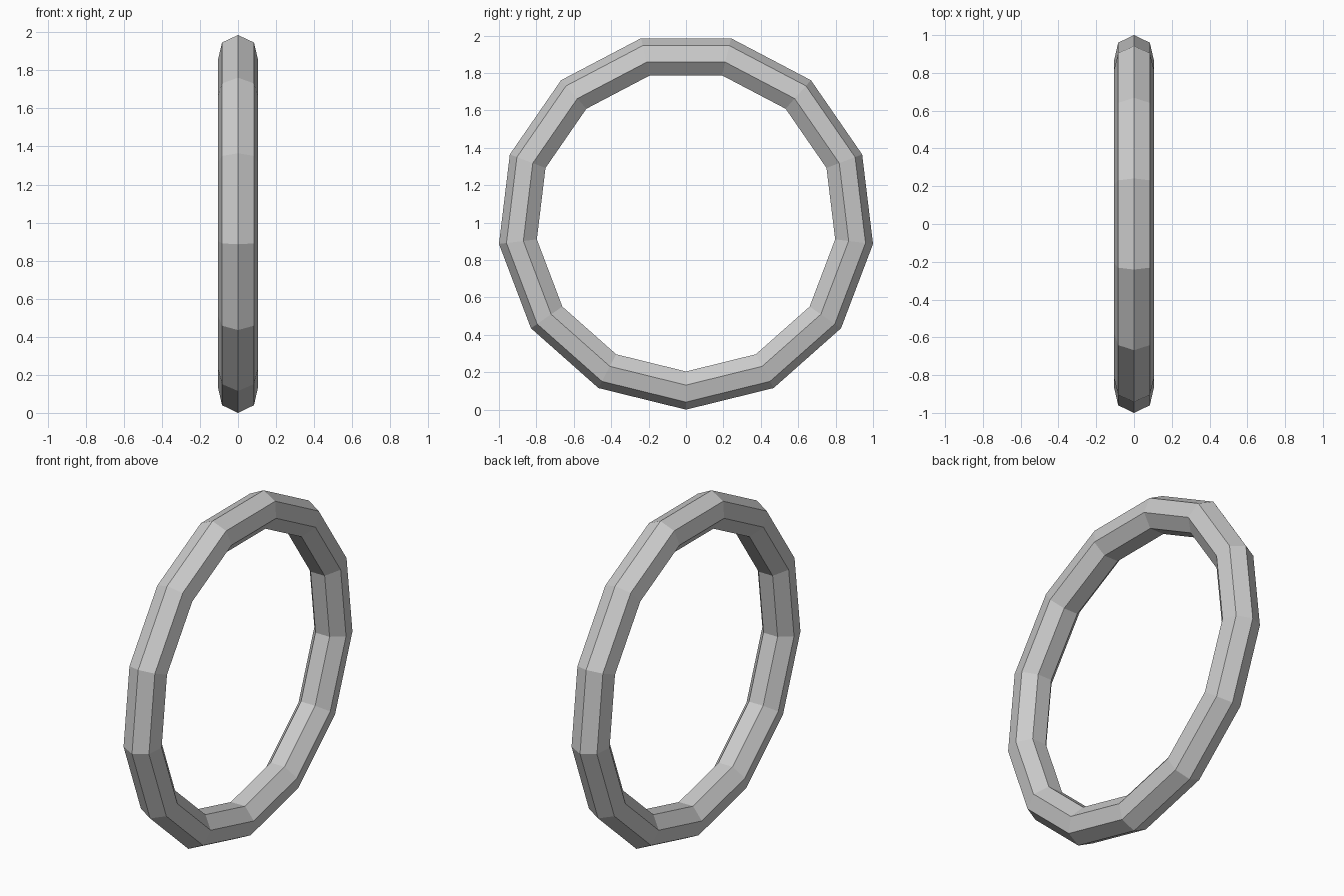
import bpy, bmesh
from math import sin, cos, pi

if "Cube" in bpy.data.objects:
    bpy.data.objects.remove(bpy.data.objects["Cube"])

SEGMENTS, SIDES = 13, 7
MAJOR, MINOR = 0.900, 0.1073   # ring radius, tube radius
HEIGHT = MAJOR + MINOR         # lowest corner rests on z = 0

# Ring: seven-sided tube swept around the x axis, one corner pointing down
bm = bmesh.new()
loops = []
for i in range(SEGMENTS):
    a = -pi / 2 + 2 * pi * i / SEGMENTS
    loop = []
    for j in range(SIDES):
        b = 2 * pi * j / SIDES
        r = MAJOR + MINOR * cos(b)
        loop.append(bm.verts.new((MINOR * sin(b), r * cos(a), HEIGHT + r * sin(a))))
    loops.append(loop)

for i in range(SEGMENTS):
    p, q = loops[i], loops[(i + 1) % SEGMENTS]
    for j in range(SIDES):
        k = (j + 1) % SIDES
        bm.faces.new((p[j], q[j], q[k], p[k]))

bmesh.ops.recalc_face_normals(bm, faces=bm.faces)
mesh = bpy.data.meshes.new("ring")
bm.to_mesh(mesh)
bm.free()
bpy.context.collection.objects.link(bpy.data.objects.new("ring", mesh))
